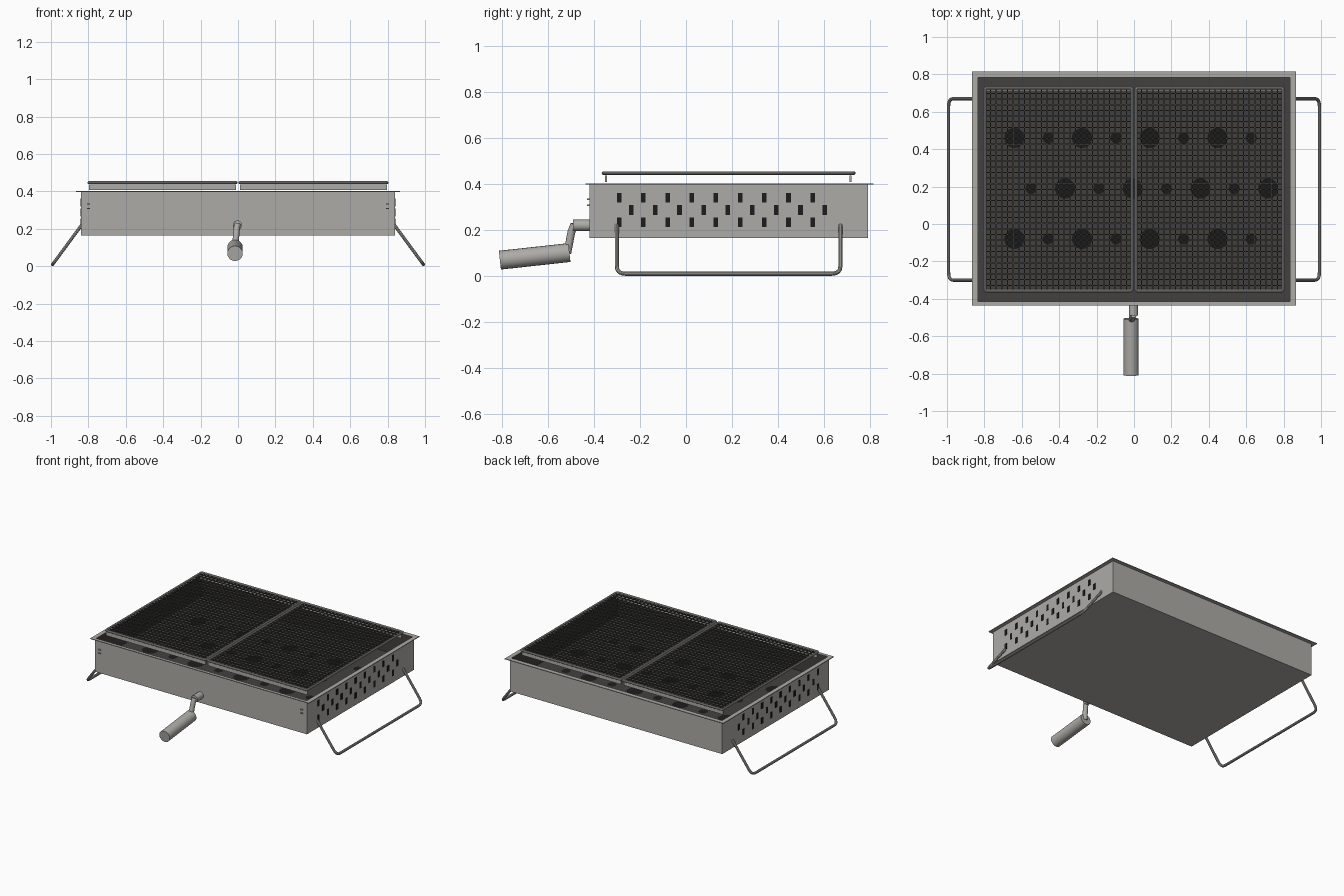
import bpy, bmesh
from mathutils import Vector, Matrix

if "Cube" in bpy.data.objects:
    bpy.data.objects.remove(bpy.data.objects["Cube"], do_unlink=True)


def material(name, colour):
    m = bpy.data.materials.new(name)
    m.use_nodes = True
    m.diffuse_color = (*colour, 1)
    m.node_tree.nodes["Principled BSDF"].inputs["Base Color"].default_value = (*colour, 1)
    return m


steel = material("brushed steel", (0.42, 0.41, 0.385))
charcoal = material("dark interior", (0.055, 0.053, 0.05))
black = material("hole black", (0.012, 0.012, 0.012))
wire = material("mesh wire", (0.06, 0.058, 0.055))


def finish(name, bm, mat):
    mesh = bpy.data.meshes.new(name)
    bm.to_mesh(mesh)
    bm.free()
    mesh.materials.append(mat)
    ob = bpy.data.objects.new(name, mesh)
    bpy.context.collection.objects.link(ob)
    return ob


def add_box(bm, lo, hi):
    lo, hi = Vector(lo), Vector(hi)
    size = hi - lo
    mat = Matrix.Translation((lo + hi) / 2) @ Matrix.Diagonal((*size, 1))
    return bmesh.ops.create_cube(bm, size=1, matrix=mat)["verts"]


def boxes(name, spans, mat):
    bm = bmesh.new()
    for lo, hi in spans:
        add_box(bm, lo, hi)
    return finish(name, bm, mat)


def smooth(ob):
    bpy.ops.object.select_all(action="DESELECT")
    ob.select_set(True)
    bpy.context.view_layer.objects.active = ob
    bpy.ops.object.shade_smooth_by_angle()


def rounded(points, radius, closed=False):
    """Replace the corners of a polyline by short curves."""
    pts = [Vector(p) for p in points]
    n, out = len(pts), []
    for i, p in enumerate(pts):
        if not closed and i in (0, n - 1):
            out.append(p)
            continue
        a = p + (pts[i - 1] - p).normalized() * radius
        b = p + (pts[(i + 1) % n] - p).normalized() * radius
        for k in range(6):
            t = k / 5
            out.append(a * (1 - t) ** 2 + p * 2 * t * (1 - t) + b * t * t)
    return out


def tube(name, points, radius, mat, closed=False, sides=3):
    cu = bpy.data.curves.new(name, "CURVE")
    cu.dimensions = "3D"
    cu.bevel_depth = radius
    cu.bevel_resolution = sides
    cu.use_fill_caps = True
    sp = cu.splines.new("POLY")
    sp.points.add(len(points) - 1)
    for q, p in zip(sp.points, points):
        q.co = (*p, 1)
    sp.use_cyclic_u = closed
    cu.materials.append(mat)
    ob = bpy.data.objects.new(name, cu)
    bpy.context.collection.objects.link(ob)
    bpy.ops.object.select_all(action="DESELECT")
    ob.select_set(True)
    bpy.context.view_layer.objects.active = ob
    bpy.ops.object.convert(target="MESH")
    smooth(bpy.context.view_layer.objects.active)


def open_tray(name, lo, hi, mat, inward):
    bm = bmesh.new()
    add_box(bm, lo, hi)
    top = [f for f in bm.faces if f.normal.z > 0.5]
    bmesh.ops.delete(bm, geom=top, context="FACES_ONLY")
    if inward:
        bmesh.ops.reverse_faces(bm, faces=bm.faces[:])
    return finish(name, bm, mat)


# Firebox shell, dark liner with raised floor, and top flange
X, Y0, Y1, TOP, FLOOR = 0.84, -0.42, 0.79, 0.4, 0.24
open_tray("firebox_shell", (-X, Y0, 0.165), (X, Y1, TOP), steel, False)
open_tray("firebox_liner", (-X + 0.006, Y0 + 0.006, FLOOR), (X - 0.006, Y1 - 0.006, TOP), charcoal, True)
FX, F0, F1, Z0, Z1 = 0.865, -0.436, 0.815, 0.397, 0.402
boxes("top_flange", [
    ((-FX, F0, Z0), (FX, Y0 + 0.006, Z1)),
    ((-FX, Y1 - 0.006, Z0), (FX, F1, Z1)),
    ((-FX, Y0, Z0), (-X + 0.006, Y1, Z1)),
    ((X - 0.006, Y0, Z0), (FX, Y1, Z1))], steel)

# Air holes in the floor: large and small ones alternate along each row
bm = bmesh.new()
for row, y in enumerate((0.46, 0.19, -0.08)):
    start = -0.55 if row == 1 else -0.64
    for i in range(8):
        large = (i + row) % 2 == 0
        bmesh.ops.create_circle(
            bm, cap_ends=True, segments=24, radius=0.054 if large else 0.03,
            matrix=Matrix.Translation((start + 0.181 * i, y, FLOOR + 0.002)))
finish("floor_air_holes", bm, black)

# Side vents: three staggered rows on both end walls
for side, label in ((1, "left"), (-1, "right")):
    vents = []
    for row, z in enumerate((0.34, 0.287, 0.234)):
        for i in range(9):
            y = -0.29 + 0.105 * i + (0.052 if row == 1 else 0)
            xs = sorted((side * (X - 0.003), side * (X + 0.003)))
            vents.append(((xs[0], y - 0.01, z - 0.021), (xs[1], y + 0.01, z + 0.021)))
    boxes(label + "_vents", vents, black)

    # Wire leg
    a, b = (X - 0.005, 0.222), (0.991, 0.01)
    path = [(side * a[0], -0.3, a[1]), (side * b[0], -0.3, b[1]),
            (side * b[0], 0.67, b[1]), (side * a[0], 0.67, a[1])]
    tube(label + "_leg", rounded(path, 0.04), 0.009, steel)

    # Small front tabs
    boxes(label + "_front_tabs", [
        ((side * 0.8 - 0.008, Y0 - 0.009, z - 0.003), (side * 0.8 + 0.008, Y0, z + 0.003))
        for z in (0.333, 0.308)], steel)

# Two grill racks: rim, support strips and wire mesh
G0, G1, GZ = -0.358, 0.728, 0.447
for label, x0, x1 in (("right", -0.797, -0.01), ("left", 0.01, 0.797)):
    rim = [(x0, G0, GZ), (x1, G0, GZ), (x1, G1, GZ), (x0, G1, GZ)]
    tube(label + "_rack_rim", rounded(rim, 0.012, True), 0.008, steel, closed=True)
    boxes(label + "_rack_strips", [
        ((x0, y - 0.004, 0.408), (x1, y + 0.004, 0.436)) for y in (-0.348, 0.714)], steel)
    mesh = []
    nx, ny, r = 26, 36, 0.0028
    for i in range(1, nx):
        x = x0 + (x1 - x0) * i / nx
        mesh.append(((x - r, G0, GZ - r), (x + r, G1, GZ + r)))
    for j in range(1, ny):
        y = G0 + (G1 - G0) * j / ny
        mesh.append(((x0, y - r, GZ - 0.001), (x1, y + r, GZ + 0.005)))
    boxes(label + "_rack_mesh", mesh, wire)

# Front handle: socket, bent link and grip
tube("handle_socket", [(-0.003, Y0, 0.22), (-0.003, -0.49, 0.22)], 0.025, steel, sides=6)
tube("handle_link", [(-0.003, -0.485, 0.225), (-0.008, -0.498, 0.19), (-0.015, -0.515, 0.1)],
     0.017, steel, sides=5)
tube("handle_grip", [(-0.016, -0.506, 0.102), (-0.016, -0.808, 0.069)], 0.041, steel, sides=8)
